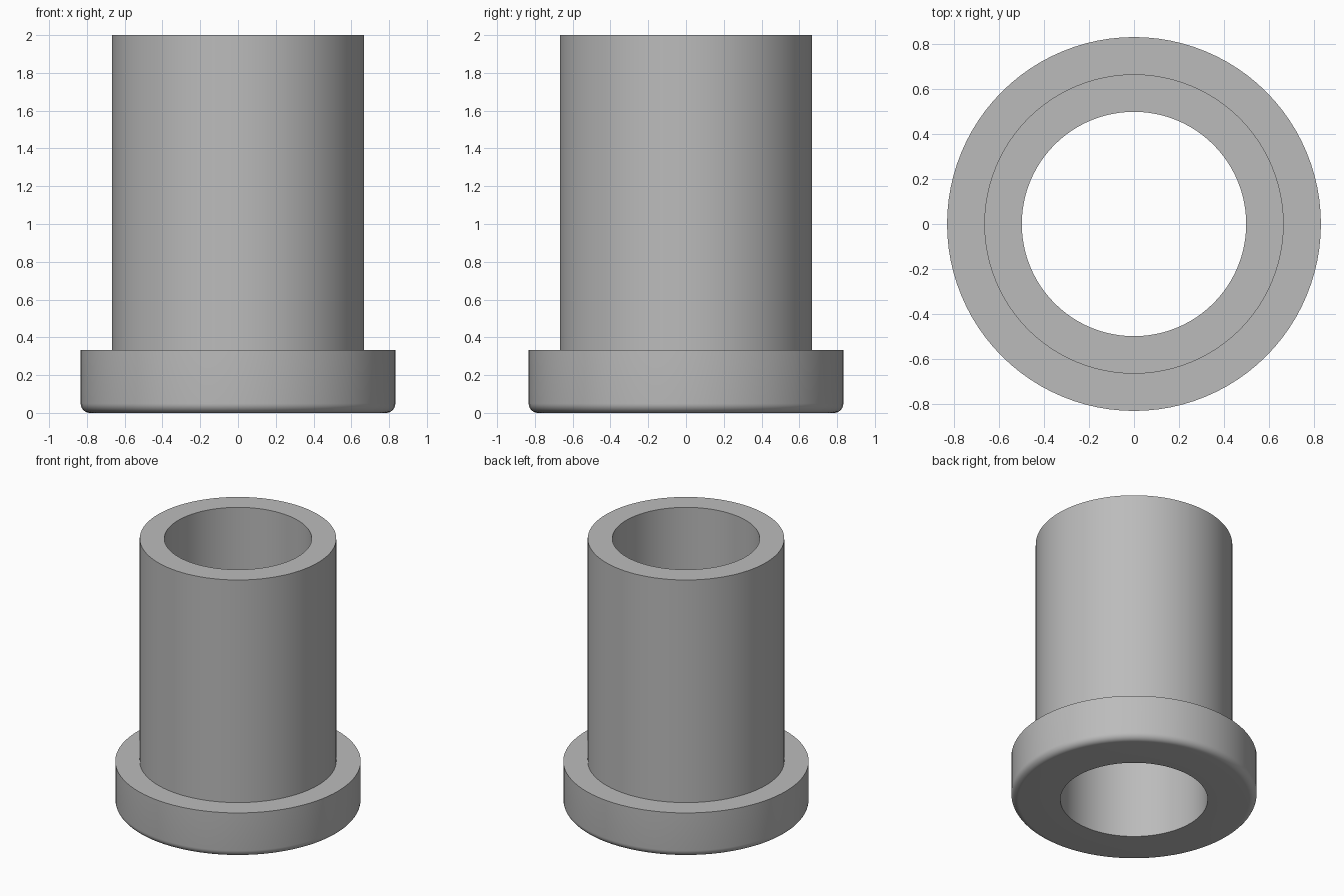
import bpy
import bmesh
from math import cos, sin, pi, radians

if "Cube" in bpy.data.objects:
    bpy.data.objects.remove(bpy.data.objects["Cube"], do_unlink=True)

SIDES = 96
BORE, BODY, FLANGE = 0.5, 0.667, 0.833
HEIGHT, FLANGE_TOP, FILLET = 2.0, 0.333, 0.05
STEPS = 8

# Plain grey metal
metal = bpy.data.materials.new("grey_metal")
metal.use_nodes = True
grey = (0.5, 0.5, 0.5, 1.0)
metal.diffuse_color = grey
metal.node_tree.nodes["Principled BSDF"].inputs["Base Color"].default_value = grey

# Closed wall section: bore, bottom face, rounded flange edge, shoulder, sleeve
angles = [pi / 2 * i / STEPS for i in range(STEPS + 1)]
fillet = [(FLANGE - FILLET + FILLET * sin(a), FILLET - FILLET * cos(a)) for a in angles]
section = [(BORE, 0)] + fillet + [
    (FLANGE, FLANGE_TOP), (BODY, FLANGE_TOP), (BODY, HEIGHT), (BORE, HEIGHT)]

# Revolve the section around z
bm = bmesh.new()
rings = []
for s in range(SIDES):
    t = 2 * pi * s / SIDES
    rings.append([bm.verts.new((r * cos(t), r * sin(t), z)) for r, z in section])
for s, ring in enumerate(rings):
    after = rings[(s + 1) % SIDES]
    for i in range(len(section)):
        j = (i + 1) % len(section)
        bm.faces.new((ring[i], after[i], after[j], ring[j]))
bmesh.ops.recalc_face_normals(bm, faces=bm.faces)

mesh = bpy.data.meshes.new("flanged_bushing")
bm.to_mesh(mesh)
bm.free()
mesh.materials.append(metal)
bushing = bpy.data.objects.new("flanged_bushing", mesh)
bpy.context.collection.objects.link(bushing)

# Smooth round walls, crisp rims
bpy.ops.object.select_all(action="DESELECT")
bushing.select_set(True)
bpy.context.view_layer.objects.active = bushing
bpy.ops.object.shade_smooth_by_angle(angle=radians(30))
